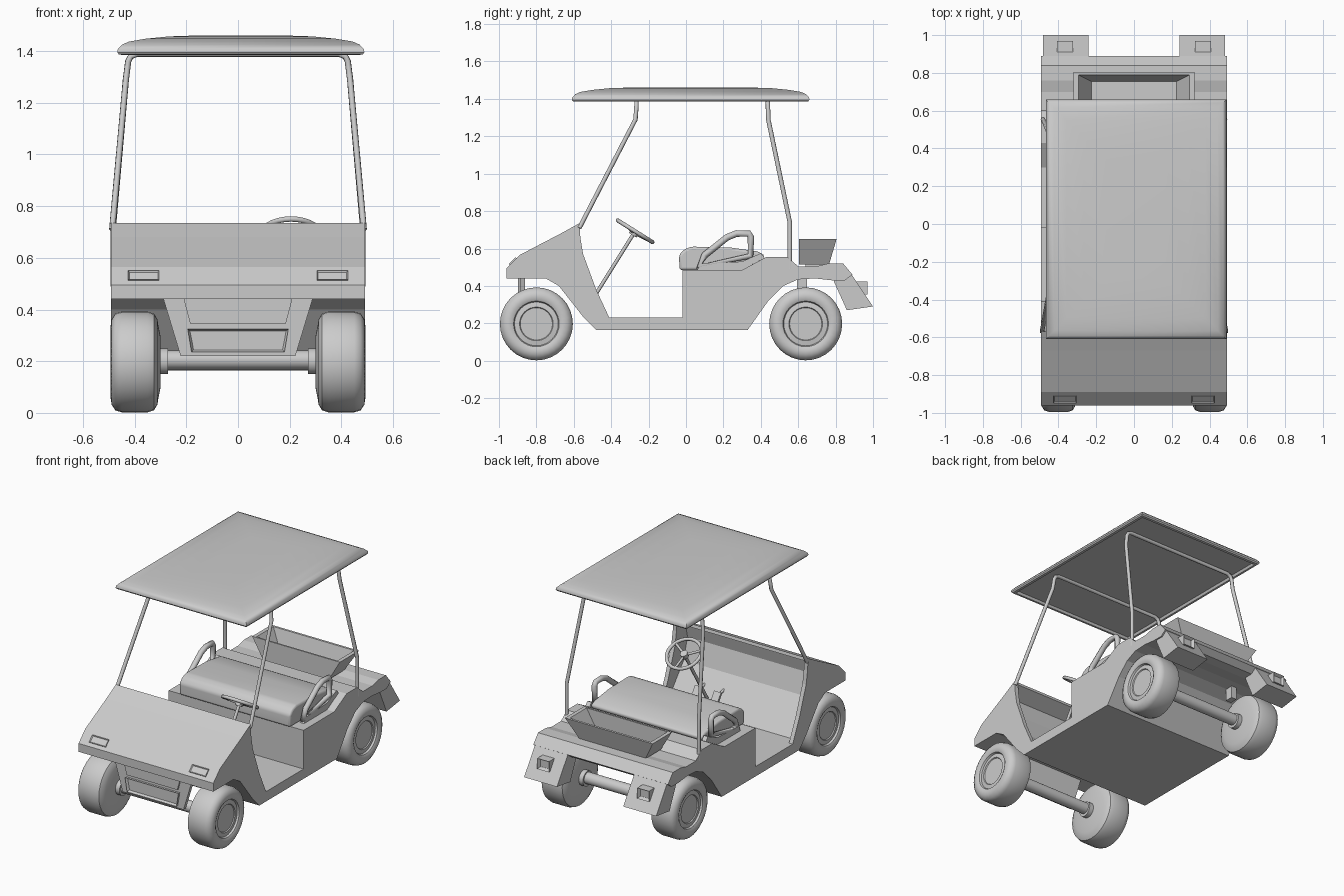
import bpy, bmesh
from math import pi, sin, cos, radians
from mathutils import Vector

if "Cube" in bpy.data.objects:
    bpy.data.objects.remove(bpy.data.objects["Cube"])

def finish(name, bm, smooth=None):
    bmesh.ops.recalc_face_normals(bm, faces=bm.faces)
    me = bpy.data.meshes.new(name)
    bm.to_mesh(me)
    bm.free()
    ob = bpy.data.objects.new(name, me)
    bpy.context.collection.objects.link(ob)
    if smooth:
        shade(ob, smooth)
    return ob

def shade(ob, angle):
    bpy.ops.object.select_all(action='DESELECT')
    ob.select_set(True)
    bpy.context.view_layer.objects.active = ob
    bpy.ops.object.shade_smooth_by_angle(angle=radians(angle))

def prism(name, pts, a, b, axis='x', inset=None):
    """Extrude a 2D profile from a to b; inset=(rim, depth) recesses end a."""
    bm = bmesh.new()
    place = {'x': lambda p, t: (t, p[0], p[1]),
             'y': lambda p, t: (p[0], t, p[1])}[axis]
    r1 = [bm.verts.new(place(p, a)) for p in pts]
    r2 = [bm.verts.new(place(p, b)) for p in pts]
    cap = bm.faces.new(r1)
    bm.faces.new(r2)
    for i in range(len(pts)):
        j = (i + 1) % len(pts)
        bm.faces.new((r1[i], r1[j], r2[j], r2[i]))
    if inset:
        bmesh.ops.recalc_face_normals(bm, faces=bm.faces)
        bmesh.ops.inset_region(bm, faces=[cap], thickness=inset[0])
        d = inset[1] if b > a else -inset[1]
        bmesh.ops.translate(bm, verts=cap.verts[:],
                            vec=(d, 0, 0) if axis == 'x' else (0, d, 0))
    return finish(name, bm)

def rect(cx, cz, w, h):
    return [(cx - w/2, cz - h/2), (cx + w/2, cz - h/2), (cx + w/2, cz + h/2), (cx - w/2, cz + h/2)]

def lathe_x(name, prof, y, z, seg=32):
    """Revolve (x, radius) points around an axis parallel to x."""
    bm = bmesh.new()
    rings = [[bm.verts.new((x, y + r*cos(2*pi*i/seg), z + r*sin(2*pi*i/seg)))
              for i in range(seg)] for x, r in prof]
    for p, q in zip(rings, rings[1:]):
        for i in range(seg):
            j = (i + 1) % seg
            bm.faces.new((p[i], p[j], q[j], q[i]))
    bm.faces.new(rings[0])
    bm.faces.new(rings[-1])
    return finish(name, bm, 40)

def loft(name, rings, smooth=None):
    """Stack of rectangles (x0, x1, y0, y1, z), capped at both ends."""
    bm = bmesh.new()
    vs = [[bm.verts.new(c) for c in ((a, c0, z), (b, c0, z), (b, d, z), (a, d, z))]
          for a, b, c0, d, z in rings]
    for p, q in zip(vs, vs[1:]):
        for i in range(4):
            j = (i + 1) % 4
            bm.faces.new((p[i], p[j], q[j], q[i]))
    bm.faces.new(vs[0])
    bm.faces.new(vs[-1])
    return finish(name, bm, smooth)

def tube(name, pts, r, cyclic=False):
    cu = bpy.data.curves.new(name, 'CURVE')
    cu.dimensions = '3D'
    cu.bevel_depth = r
    cu.bevel_resolution = 2
    cu.use_fill_caps = True
    sp = cu.splines.new('POLY')
    sp.points.add(len(pts) - 1)
    for p, c in zip(sp.points, pts):
        p.co = (*c, 1)
    sp.use_cyclic_u = cyclic
    ob = bpy.data.objects.new(name, cu)
    bpy.context.collection.objects.link(ob)
    return ob

# Body: shared front, rear and underside outlines, two cabin outlines
nose = [(-.96, .44), (-.96, .495), (-.89, .565), (-.67, .68), (-.57, .735)]
cabin_mid = [(-.565, .715), (-.66, .665), (-.68, .58), (-.64, .44), (-.47, .23)]
cabin_side = [(-.565, .66), (-.55, .57), (-.48, .38), (-.41, .23)]
rear = [(-.02, .23), (-.02, .485), (.30, .485), (.43, .555), (.54, .555), (.60, .505),
        (.70, .505), (.76, .52), (.84, .52), (.89, .46), (.85, .43), (.78, .43), (.69, .44),
        (.60, .435), (.52, .40), (.44, .32), (.33, .165), (-.48, .165),
        (-.55, .235), (-.68, .40), (-.75, .44)]
prism('body_centre', nose + cabin_mid + rear, -.465, .465)
for s, side in ((-1, 'left'), (1, 'right')):
    prism('body_side_' + side, nose + cabin_side + rear, s*.465, s*.492)
    # Rear fender tails and lamps
    prism('fender_tail_' + side, [(.885, .462), (1.0, .29), (.86, .27), (.79, .425), (.85, .465)],
          s*.242, s*.482)
    prism('tail_lamp_' + side, rect(s*.365, .388, .085, .07), .97, .90, 'y', (.016, .02))
    # Headlamps on the sloped nose
    lamp = prism('headlamp_' + side, rect(0, 0, .12, .05), -.006, .02, 'y', (.012, .01))
    lamp.location = (s*.365, -.925, .53)
    lamp.rotation_euler.x = radians(-45)
    # Wheels and hubs
    for y, end in ((-.80, 'front'), (.64, 'rear')):
        tyre = [(.30, .10), (.308, .14), (.312, .165), (.325, .187), (.35, .195), (.45, .195),
                (.475, .187), (.489, .165), (.493, .14), (.484, .122), (.472, .117),
                (.476, .09), (.470, .086)]
        lathe_x(f'wheel_{end}_{side}', [(s*x, r) for x, r in tyre], y, .197)
        lathe_x(f'hub_{end}_{side}', [(s*.27, .05), (s*.31, .05)], y, .2, 20)
    # Suspension blocks under the rear deck
    prism('suspension_' + side, rect(.62, .40, .055, .09), s*.25, s*.29)
    # Seat armrest loop
    arm = [(.07, .505), (.10, .565), (.22, .66), (.27, .68), (.335, .68), (.347, .66), (.345, .56)]
    arm_ob = tube('armrest_' + side, [(s*.425, y, z) for y, z in arm], .018, True)
    prism('armrest_base_' + side, [(.06, .485), (.30, .485), (.42, .55), (.40, .575), (.30, .53), (.08, .52)],
          s*.41, s*.44)

# Axles
for y, end in ((-.80, 'front'), (.64, 'rear')):
    lathe_x('axle_' + end, [(-.3, .037), (.3, .037)], y, .205, 20)

# Front bumper panel with upper insert and recessed slot
prism('bumper_panel', [(-.29, .445), (.29, .445), (.222, .22), (-.222, .22)], -.885, -.86, 'y')
prism('bumper_insert', [(-.21, .44), (.21, .44), (.185, .345), (-.185, .345)], -.897, -.88, 'y')
prism('bumper_slot', [(-.195, .325), (.195, .325), (.18, .235), (-.18, .235)], -.90, -.87, 'y', (.016, .02))

# Seat cushion
seat = prism('seat', [(-.035, .485), (-.037, .565), (-.01, .595), (.03, .61), (.24, .605),
                      (.38, .585), (.42, .565), (.41, .54), (.30, .485)], -.405, .405)
bev = seat.modifiers.new('round', 'BEVEL')
bev.width = .022
bev.segments = 3
bev.limit_method = 'ANGLE'
bev.angle_limit = radians(20)
shade(seat, 50)

# Rear cargo tray: outer shell up, over the rim and down to the inner floor
loft('cargo_tray', [(-.24, .24, .605, .765, .515), (-.32, .32, .605, .805, .65),
                    (-.295, .295, .615, .79, .65), (-.225, .225, .615, .755, .53)])
loft('tray_base', [(-.2, .2, .64, .76, .50), (-.2, .2, .64, .76, .52)])

# Roof with soft rim and recessed underside
def roof_ring(i, z):
    return (-.467 + i, .489 - i, -.61 + i, .66 - i, z)
loft('roof', [roof_ring(i, z) for i, z in
              ((.03, 1.40), (.022, 1.385), (.006, 1.387), (0, 1.395), (.002, 1.408), (.018, 1.425),
               (.045, 1.437), (.11, 1.448), (.20, 1.457), (.32, 1.461))], 35)

# Roof support hoops
def hoop(name, half):
    tube(name, [(-x, y, z) for x, y, z in half] + [(x, y, z) for x, y, z in reversed(half)], .012)
hoop('front_roof_hoop', [(.487, -.57, .71), (.434, -.27, 1.29), (.425, -.265, 1.36),
                         (.415, -.265, 1.38), (.39, -.265, 1.39)])
hoop('rear_roof_hoop', [(.482, .555, .49), (.482, .555, .74), (.434, .44, 1.29), (.425, .438, 1.36),
                        (.415, .438, 1.38), (.39, .438, 1.39)])

# Steering wheel, spokes and column
c = Vector((.205, -.272, .692))
u, v = Vector((1, 0, 0)), Vector((0, .848, -.53))
n = Vector((0, .53, .848))
rim = lambda a, r: c + u*r*cos(a) + v*r*sin(a)
tube('steering_rim', [rim(2*pi*i/28, .11) for i in range(28)], .011, True)
for k, a in enumerate((pi/2, pi*7/6, pi*11/6)):
    tube(f'steering_spoke_{k}', [c - n*.012, rim(a, .108)], .008)
tube('steering_hub', [c - n*.025, c + n*.006], .024)
tube('steering_column', [c, c - n*.45], .010)

# Pedals
for x, name in ((.13, 'brake'), (.27, 'accelerator')):
    pedal = prism(name + '_pedal', rect(0, 0, .05, .075), -.008, .008, 'y')
    pedal.location = (x, -.50, .335)
    pedal.rotation_euler.x = radians(35)
    tube(name + '_pedal_arm', [(x, -.50, .335), (x, -.59, .36)], .008)
